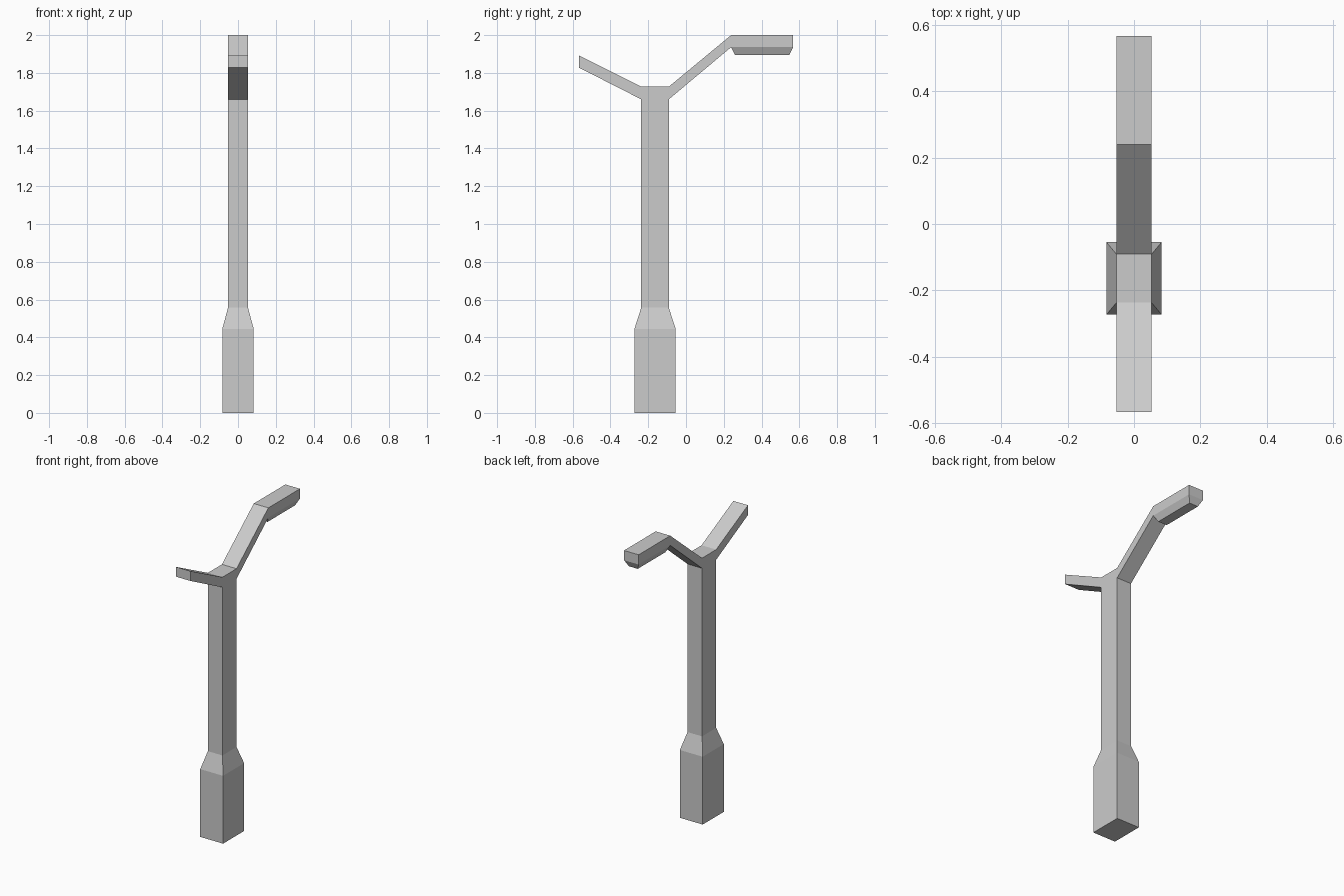
import bpy

if "Cube" in bpy.data.objects:
    bpy.data.objects.remove(bpy.data.objects["Cube"])

W = 0.053  # half width of pole and arms


def make_object(name, verts, faces):
    mesh = bpy.data.meshes.new(name)
    mesh.from_pydata(verts, [], faces)
    mesh.update()
    obj = bpy.data.objects.new(name, mesh)
    bpy.context.collection.objects.link(obj)
    return obj


def extrude_profile(name, profile, half):
    """Extrude a counter-clockwise (y, z) profile across x."""
    n = len(profile)
    verts = [(x, y, z) for x in (half, -half) for y, z in profile]
    faces = [tuple(range(n)), tuple(range(2 * n - 1, n - 1, -1))]
    faces += [(i, i + n, (i + 1) % n + n, (i + 1) % n) for i in range(n)]
    return make_object(name, verts, faces)


def loft(name, rings):
    """Join stacked rectangles (half_x, y0, y1, z), bottom to top."""
    verts = []
    for hx, y0, y1, z in rings:
        verts += [(-hx, y0, z), (hx, y0, z), (hx, y1, z), (-hx, y1, z)]
    top = 4 * (len(rings) - 1)
    faces = [(3, 2, 1, 0), tuple(range(top, top + 4))]
    for r in range(0, top, 4):
        for i in range(4):
            j = (i + 1) % 4
            faces.append((r + i, r + j, r + j + 4, r + i + 4))
    return make_object(name, verts, faces)


# Base, tapering into the square pole
loft("base_and_pole", [
    (0.083, -0.273, -0.055, 0.0),
    (0.083, -0.273, -0.055, 0.445),
    (W, -0.237, -0.091, 0.557),
    (W, -0.237, -0.091, 1.66),
])

# Forked head: short front arm, hub, and long rear arm with lamp housing
extrude_profile("forked_arms", [
    (-0.237, 1.66), (-0.091, 1.66), (0.239, 1.936), (0.567, 1.936),
    (0.567, 2.0), (0.239, 2.0), (-0.091, 1.727), (-0.237, 1.727),
    (-0.567, 1.892), (-0.567, 1.828),
], W)

# Lamp lens tapering below the housing
loft("lamp_lens", [
    (W - 0.021, 0.260, 0.546, 1.894),
    (W, 0.239, 0.567, 1.936),
])
